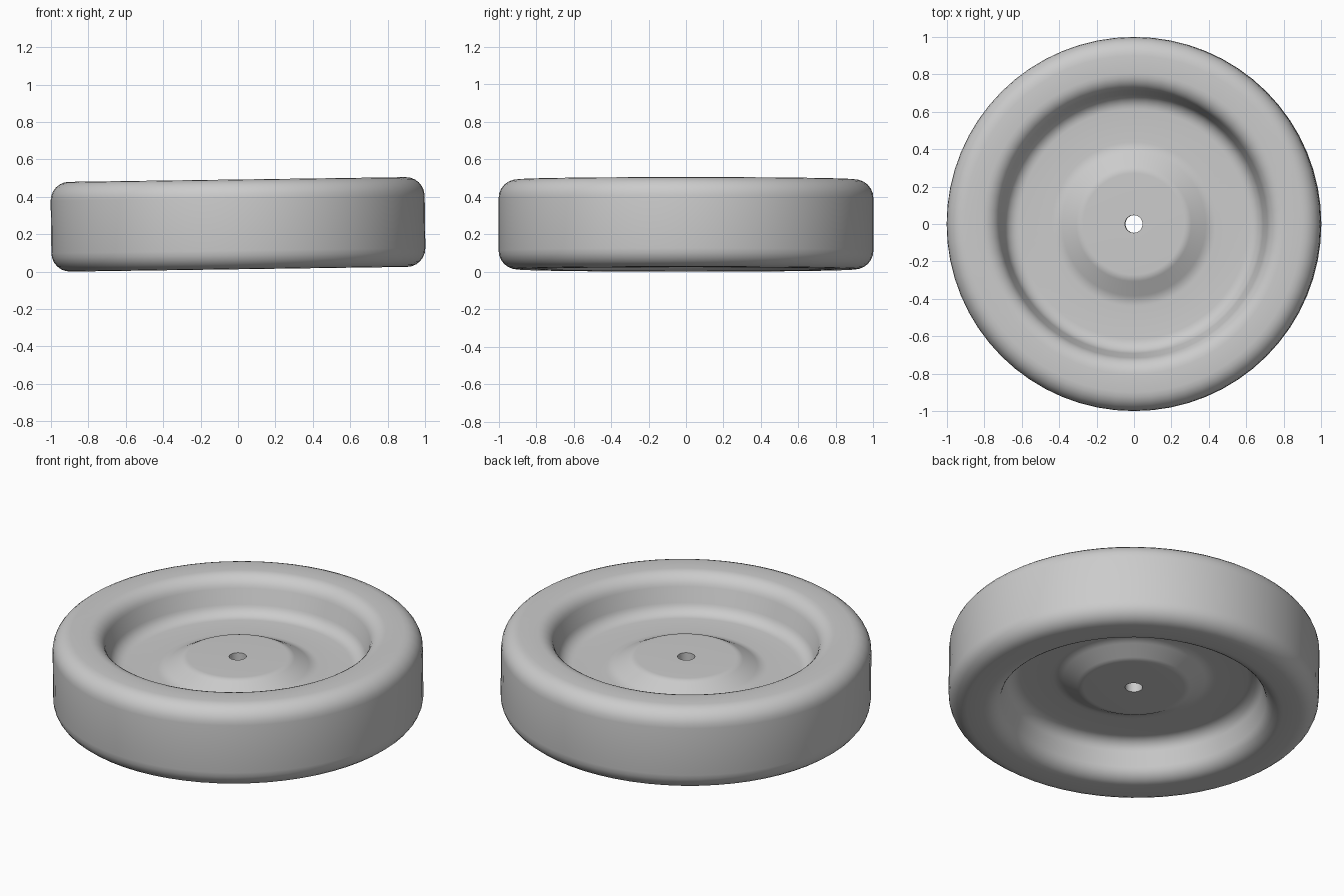
import bpy, bmesh, math
from mathutils import Vector, Matrix

cube = bpy.data.objects.get("Cube")
if cube:
    bpy.data.objects.remove(cube, do_unlink=True)

SEGMENTS = 64
TILT = math.radians(-0.8)

grey = bpy.data.materials.new("plain grey")
grey.use_nodes = True
colour = (0.6, 0.6, 0.6, 1)
grey.diffuse_color = colour
grey.node_tree.nodes["Principled BSDF"].inputs["Base Color"].default_value = colour


def fillet(before, corner, after, size, steps=6):
    """Arc of points that rounds off one profile corner."""
    c = Vector(corner)
    a = c + (Vector(before) - c).normalized() * size
    b = c + (Vector(after) - c).normalized() * size
    u = [i / steps for i in range(steps + 1)]
    if size == 0:
        return [c]
    half = (a - c).angle(b - c) / 2
    centre = c + ((a + b) / 2 - c).normalized() * size / math.cos(half)
    radius = (a - centre).length
    return [centre + (a - centre).slerp(b - centre, t).normalized() * radius for t in u]


# Upper half profile: (radius, height, fillet size), from bore to tread
corners = [
    (0.047, 0.0, 0), (0.047, 0.095, 0),       # bore
    (0.29, 0.095, 0.02), (0.41, 0.03, 0.03),  # raised hub
    (0.675, 0.03, 0.06), (0.735, 0.24, 0.07), # dished web and inner wall
    (1.0, 0.24, 0.1), (1.0, 0.0, 0),          # rim shoulder and tread
]
profile = []
for i, (r, z, size) in enumerate(corners):
    before = corners[max(i - 1, 0)][:2]
    after = corners[min(i + 1, len(corners) - 1)][:2]
    profile += fillet(before, (r, z), after, size)

# Mirror the half profile and spin it into a closed wheel
loop = profile + [Vector((p.x, -p.y)) for p in reversed(profile[1:-1])]
bm = bmesh.new()
verts = [bm.verts.new((p.x, 0, p.y)) for p in loop]
edges = [bm.edges.new((v, verts[(i + 1) % len(verts)])) for i, v in enumerate(verts)]
bmesh.ops.spin(bm, geom=verts + edges, cent=(0, 0, 0), axis=(0, 0, 1),
               angle=math.tau, steps=SEGMENTS, use_duplicate=False)
bmesh.ops.remove_doubles(bm, verts=bm.verts, dist=0.0005)
bmesh.ops.recalc_face_normals(bm, faces=bm.faces)

# Lean the wheel slightly and set it on the ground
bmesh.ops.rotate(bm, verts=bm.verts, matrix=Matrix.Rotation(TILT, 3, "Y"))
lowest = min(v.co.z for v in bm.verts)
bmesh.ops.translate(bm, verts=bm.verts, vec=(0, 0, -lowest))

mesh = bpy.data.meshes.new("wheel")
bm.to_mesh(mesh)
bm.free()
mesh.materials.append(grey)
wheel = bpy.data.objects.new("wheel", mesh)
bpy.context.collection.objects.link(wheel)

bpy.ops.object.select_all(action="DESELECT")
wheel.select_set(True)
bpy.context.view_layer.objects.active = wheel
bpy.ops.object.shade_smooth_by_angle(angle=math.radians(40))
